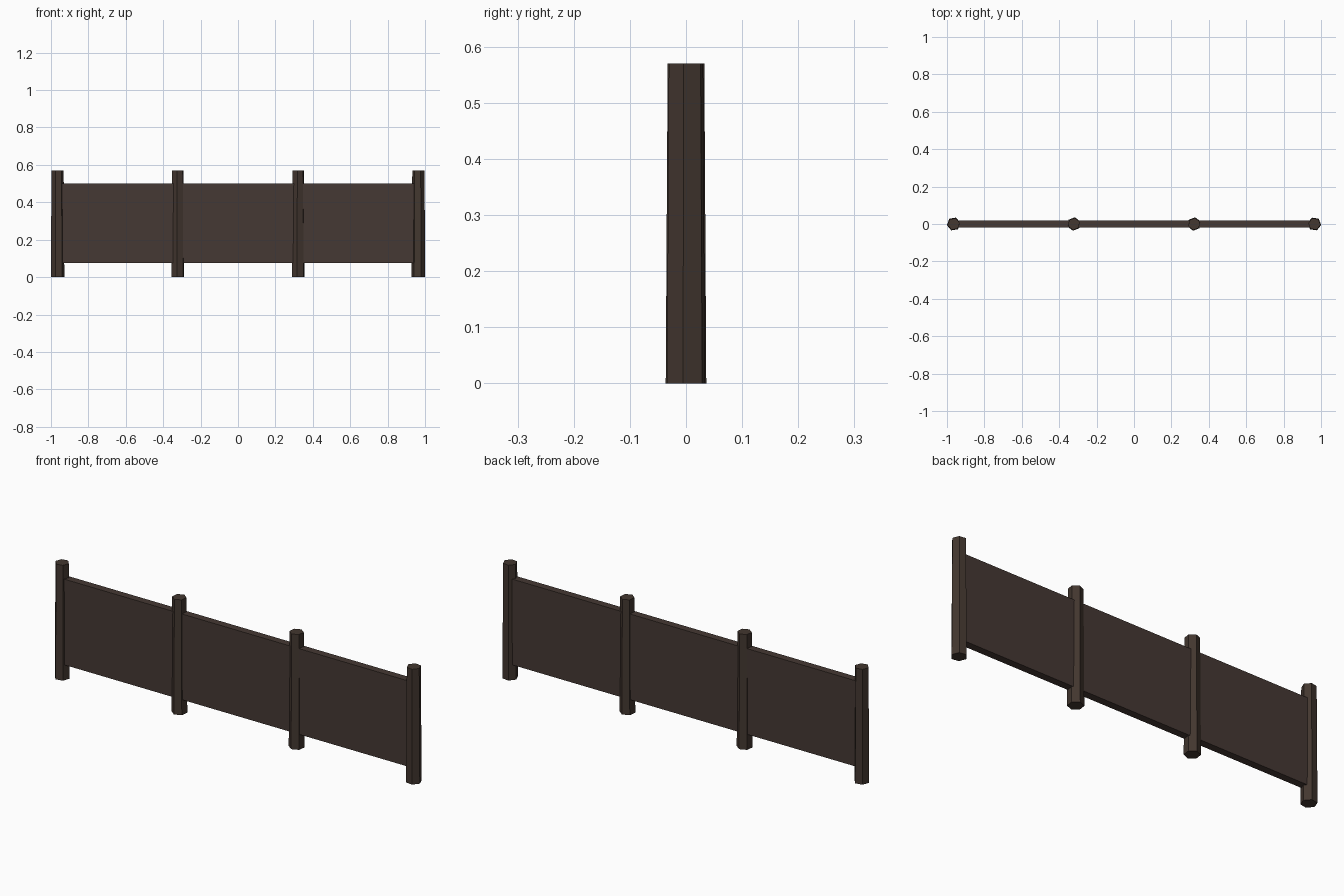
import bpy, bmesh, math
from mathutils import Matrix

if "Cube" in bpy.data.objects:
    bpy.data.objects.remove(bpy.data.objects["Cube"])


def material(name, color):
    m = bpy.data.materials.new(name)
    m.diffuse_color = (*color, 1)
    m.use_nodes = True
    m.node_tree.nodes["Principled BSDF"].inputs["Base Color"].default_value = m.diffuse_color
    return m


post_wood = material("dark post wood", (0.056, 0.038, 0.029))
panel_wood = material("dark panel wood", (0.060, 0.040, 0.033))


def add(name, bm, mat):
    me = bpy.data.meshes.new(name)
    bm.to_mesh(me)
    bm.free()
    me.materials.append(mat)
    ob = bpy.data.objects.new(name, me)
    bpy.context.collection.objects.link(ob)
    return ob


HEIGHT, SPACING = 0.57, 0.643
post_x = [(i - 1.5) * SPACING for i in range(4)]

# Tapered six-sided posts, each turned a little differently
for i, (x, turn) in enumerate(zip(post_x, (10, 22, 22, -8))):
    bm = bmesh.new()
    bmesh.ops.create_cone(
        bm, cap_ends=True, segments=6, radius1=0.0365, radius2=0.033, depth=HEIGHT,
        matrix=Matrix.Translation((x, 0, HEIGHT / 2)) @ Matrix.Rotation(math.radians(90 + turn), 4, 'Z'))
    add(f"post_{i + 1}", bm, post_wood)

# Solid board panel in each bay, running into the posts
for i in range(3):
    bm = bmesh.new()
    bmesh.ops.create_cube(
        bm, size=1,
        matrix=Matrix.Translation(((post_x[i] + post_x[i + 1]) / 2, 0, 0.2875))
        @ Matrix.Diagonal((SPACING, 0.037, 0.425, 1)))
    add(f"panel_{i + 1}", bm, panel_wood)
